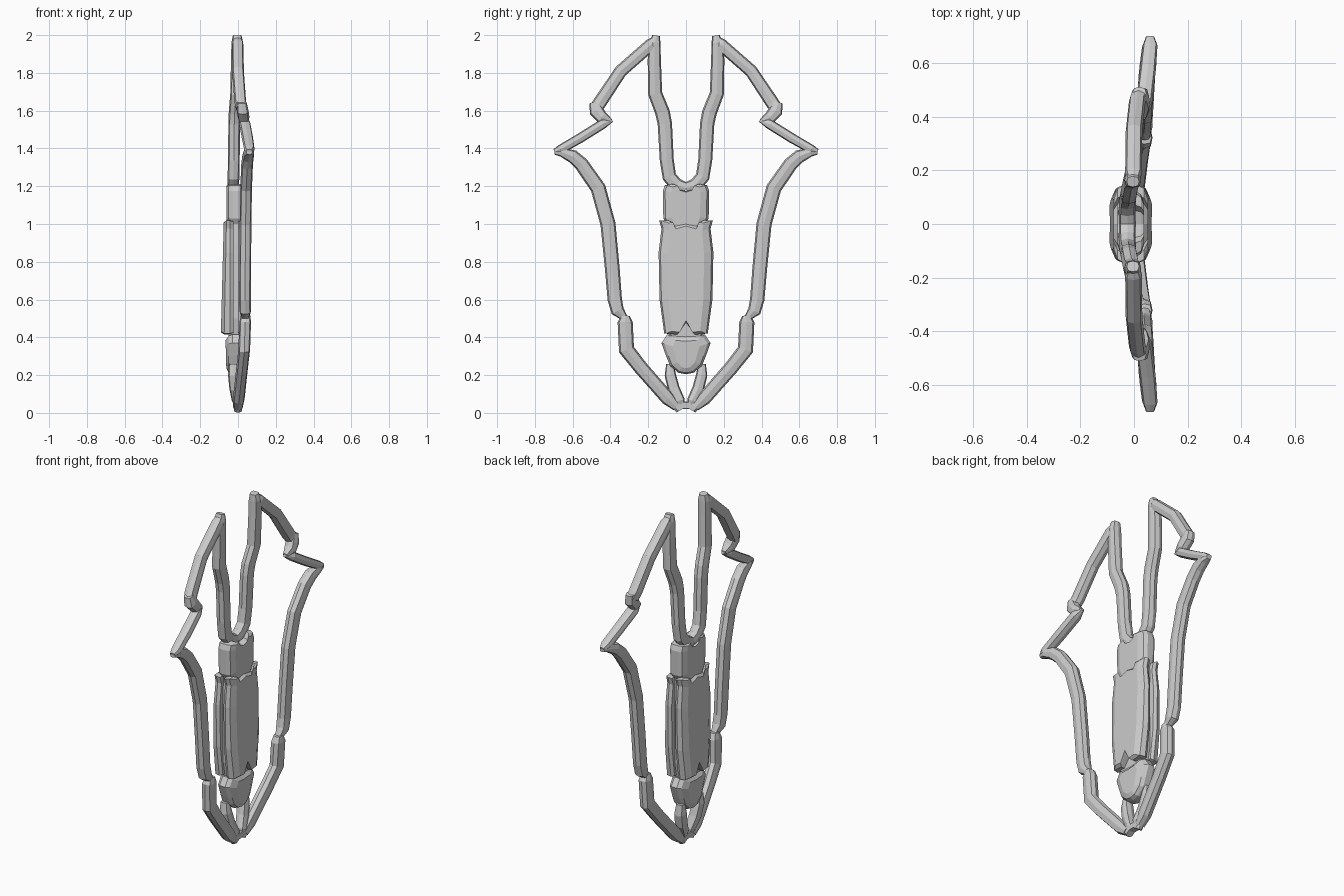
import bpy, bmesh, math
from mathutils import Vector


def finish(name, bm, mirror=False):
    bmesh.ops.recalc_face_normals(bm, faces=bm.faces)
    me = bpy.data.meshes.new(name)
    bm.to_mesh(me)
    bm.free()
    ob = bpy.data.objects.new(name, me)
    bpy.context.collection.objects.link(ob)
    if mirror:
        m = ob.modifiers.new("mirror", 'MIRROR')
        m.use_axis = (False, True, False)
    return ob


def skin(bm, rings):
    n = len(rings[0])
    for a, b in zip(rings, rings[1:]):
        for i in range(n):
            j = (i + 1) % n
            bm.faces.new((a[i], a[j], b[j], b[i]))
    bm.faces.new(rings[0])
    bm.faces.new(rings[-1])


def bar(name, path, depth=0.031, sides=8):
    """Faceted bar along (x, y, z, half width) points, mirrored over y."""
    bm = bmesh.new()
    pts = [Vector((0, p[1], p[2])) for p in path]
    rings = []
    for i, (x, y, z, hw) in enumerate(path):
        d0 = (pts[i] - pts[max(i - 1, 0)]).normalized()
        d1 = (pts[min(i + 1, len(pts) - 1)] - pts[i]).normalized()
        t = (d0 + d1).normalized()
        n = Vector((0, -t.z, t.y))
        ref = d1 if d1.length else d0
        hw /= max(0.75, t.dot(ref))
        dp = min(depth, hw * 1.15)
        ring = []
        for k in range(sides):
            a = 2 * math.pi * k / sides
            c, s = math.cos(a), math.sin(a)
            # slightly squared octagon
            f = 1.12 if k % 2 else 1.0
            p = Vector((x, y, z)) + n * (hw * s * f) + Vector((dp * c * f, 0, 0))
            ring.append(bm.verts.new(p))
        rings.append(ring)
    skin(bm, rings)
    return finish(name, bm, True)


def plate(name, half, layers):
    """Symmetric plate. half: (y, z) points; layers: (x, lean, y scale, z scale)."""
    outline = half + [(-y, z) for y, z in reversed(half) if y > 0.001]
    zs = [z for _, z in half]
    zc = (min(zs) + max(zs)) / 2
    bm = bmesh.new()
    rings = []
    for x, lean, sy, sz in layers:
        rings.append([bm.verts.new((x + lean * (zc - z), y * sy, zc + (z - zc) * sz))
                      for y, z in outline])
    skin(bm, rings)
    return finish(name, bm)


# Inner horns rising from the neck
bar("inner_horn", [(-.025, 0, 1.19, .03), (-.025, .05, 1.205, .036), (-.024, .088, 1.25, .036),
                   (-.022, .102, 1.34, .037), (-.02, .112, 1.53, .038), (-.018, .124, 1.59, .039),
                   (-.01, .163, 1.69, .037), (-.006, .168, 1.87, .035), (-.004, .165, 1.96, .03),
                   (-.004, .158, 1.998, .02)])

# Upper outer blade bars
bar("upper_blade", [(-.004, .155, 1.985, .015), (-.002, .185, 1.95, .034), (0, .345, 1.81, .034),
                    (.012, .455, 1.645, .036), (.02, .478, 1.61, .034)])

# Knuckle between upper blade and spike
bar("notch_knuckle", [(.02, .49, 1.645, .022), (.025, .475, 1.60, .038),
                      (.03, .445, 1.565, .032), (.032, .40, 1.545, .014)])

# Spike bar running out to the side tip
bar("spike_bar", [(.033, .39, 1.548, .008), (.036, .44, 1.53, .026), (.05, .56, 1.455, .026),
                  (.06, .665, 1.395, .024), (.06, .697, 1.383, .014)])

# Long outer bars sweeping down from the tip
bar("outer_bar", [(.06, .697, 1.382, .014), (.058, .66, 1.381, .024), (.053, .60, 1.358, .035),
                  (.048, .552, 1.315, .038), (.043, .465, 1.19, .04), (.04, .413, 1.0, .04),
                  (.038, .39, .76, .039), (.037, .377, .60, .038), (.038, .362, .54, .034),
                  (.04, .32, .497, .015)])

# Lower bars meeting at the foot
bar("lower_bar", [(.04, .32, .515, .022), (.038, .322, .48, .04), (.033, .315, .335, .04),
                  (.022, .24, .24, .038), (.004, .095, .075, .037), (0, .05, .03, .022)])

# Small links from foot up to the pommel
bar("foot_link", [(-.025, .085, .26, .02), (-.022, .083, .20, .03), (-.015, .065, .13, .031),
                  (-.003, .032, .065, .026), (0, .024, .03, .014)])

# Foot joint
plate("foot_joint", [(0, .06), (.05, .06), (.075, .03), (.05, .002), (.02, .02), (0, .02)],
      [(-.02, 0, .8, .8), (-.008, 0, 1, 1), (.008, 0, 1, 1), (.02, 0, .8, .8)])

# Grip core and neck collar
plate("grip_core", [(0, 1.08), (.10, 1.08), (.105, .9), (.105, .5), (.08, .38), (0, .38)],
      [(-.05, 0, .9, 1), (-.03, 0, 1, 1), (.006, 0, 1, 1), (.026, 0, .9, 1)])
plate("neck_collar", [(0, 1.175), (.05, 1.185), (.07, 1.212), (.112, 1.205), (.123, 1.175),
                      (.12, 1.03), (.09, .98), (0, .98)],
      [(-.062, 0, .62, .92), (-.05, 0, .9, .98), (-.03, 0, 1, 1),
       (.006, 0, 1, 1), (.026, 0, .9, .98), (.038, 0, .62, .92)])

# Grip panels on both flat sides
panel = [(0, 1.0), (.08, .985), (.105, 1.02), (.142, 1.018), (.13, .975), (.145, .85), (.14, .6),
         (.115, .42), (.05, .415), (0, .48)]
for name, s in (("grip_panel_left", -1), ("grip_panel_right", 1)):
    plate(name, panel, [(-.012 + s * .012, 0, .93, .98), (-.012 + s * .03, 0, 1, 1),
                        (-.012 + s * .055, s * .02, .93, 1), (-.012 + s * .071, s * .025, .66, .96)])

# Pommel under the grip
plate("pommel", [(0, .41), (.10, .415), (.13, .37), (.105, .30), (.085, .25), (.04, .212), (0, .205)],
      [(-.064, .02, .55, .7), (-.05, 0, .88, .93), (-.03, 0, 1, 1),
       (.006, 0, 1, 1), (.026, 0, .88, .93), (.04, -.02, .55, .7)])
